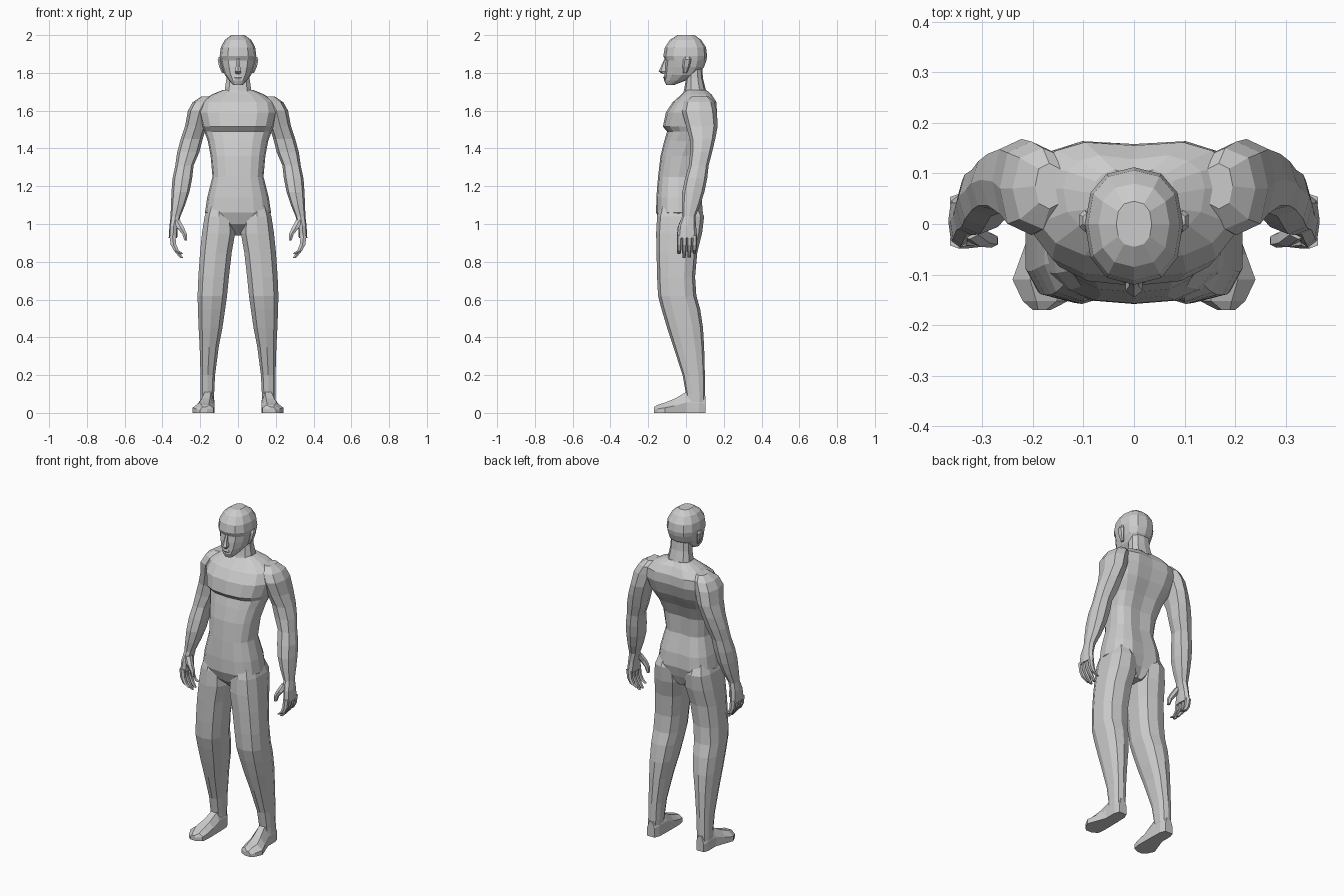
import bpy, bmesh, math

skin = bpy.data.materials.new("light grey")
skin.diffuse_color = (0.6, 0.6, 0.6, 1)


def ring(z, x0, x1, yf, yb, ym=None, n=10, p=0.8, groove=0.0):
    """Rounded horizontal section; ym is the depth of the widest point."""
    ym = (yf + yb) / 2 if ym is None else ym
    cx, w, pts = (x0 + x1) / 2, (x1 - x0) / 2, []
    for i in range(n):
        a = 2 * math.pi * i / n - math.pi / 2
        c, s = math.cos(a), math.sin(a)
        x = cx + w * math.copysign(abs(c) ** p, c) if abs(c) > 1e-6 else cx
        y = ym + (yb - ym if s > 0 else ym - yf) * math.copysign(abs(s) ** p, s)
        if s > 0.99:
            y -= groove
        pts.append((x, y, z))
    return pts


def loft(name, rings, mirror=False):
    """Skin a list of equal-length rings into a closed flat-shaded part."""
    bm = bmesh.new()
    vs = [[bm.verts.new(q) for q in r] for r in rings]
    n = len(vs[0])
    for a, b in zip(vs, vs[1:]):
        for i in range(n):
            j = (i + 1) % n
            bm.faces.new((a[i], a[j], b[j], b[i]))
    bm.faces.new(vs[0][::-1])
    bm.faces.new(vs[-1])
    bmesh.ops.recalc_face_normals(bm, faces=bm.faces)
    me = bpy.data.meshes.new(name)
    bm.to_mesh(me)
    bm.free()
    me.materials.append(skin)
    ob = bpy.data.objects.new(name, me)
    bpy.context.collection.objects.link(ob)
    if mirror:
        ob.modifiers.new("mirror", 'MIRROR')
    return ob


def body(name, rows, n=12, p=0.8, groove=0.0):
    """Symmetric part; rows are z, half width, front, widest depth, back."""
    return loft(name, [ring(z, -w, w, f, b, m, n, p, groove) for z, w, f, m, b in rows])


def limb(name, rows, n=8, p=0.8):
    """Mirrored part; rows are z, inner x, outer x, front, back."""
    return loft(name, [ring(*r, n=n, p=p) for r in rows], True)


# Torso with hips, waist, chest shelf and sloping shoulders
body("torso", [
    (0.94, 0.03, -0.07, -0.01, 0.05), (1.00, 0.12, -0.135, -0.03, 0.08),
    (1.06, 0.175, -0.158, -0.04, 0.097), (1.14, 0.163, -0.157, -0.04, 0.09),
    (1.25, 0.135, -0.148, -0.04, 0.06), (1.36, 0.145, -0.135, -0.02, 0.065),
    (1.44, 0.16, -0.115, 0.01, 0.10), (1.49, 0.178, -0.10, 0.04, 0.13),
    (1.515, 0.19, -0.122, 0.04, 0.145), (1.59, 0.21, -0.107, 0.06, 0.17),
    (1.645, 0.20, -0.07, 0.07, 0.167), (1.685, 0.14, -0.025, 0.07, 0.14),
    (1.71, 0.08, 0.0, 0.06, 0.11)], n=16, p=0.75, groove=0.012)

# Neck
body("neck", [
    (1.64, 0.095, -0.03, 0.05, 0.13), (1.71, 0.073, -0.01, 0.05, 0.105),
    (1.77, 0.064, 0.0, 0.045, 0.09), (1.84, 0.06, 0.0, 0.04, 0.085)], n=10)

# Head from chin to crown
body("head", [
    (1.735, 0.024, -0.105, -0.085, -0.065), (1.76, 0.048, -0.116, -0.05, 0.0),
    (1.79, 0.07, -0.114, -0.02, 0.06), (1.83, 0.085, -0.113, 0.0, 0.095),
    (1.865, 0.093, -0.108, 0.0, 0.108), (1.89, 0.097, -0.12, 0.0, 0.112),
    (1.935, 0.091, -0.112, 0.0, 0.106), (1.975, 0.07, -0.085, 0.0, 0.08),
    (2.0, 0.035, -0.045, 0.0, 0.045)], n=12, p=0.85)

# Nose and lips
body("nose", [(1.795, 0.012, -0.125, -0.115, -0.09), (1.808, 0.019, -0.145, -0.115, -0.09),
              (1.84, 0.011, -0.13, -0.115, -0.09), (1.875, 0.008, -0.113, -0.105, -0.09)], n=6)
body("lips", [(1.765, 0.012, -0.115, -0.11, -0.09), (1.775, 0.026, -0.121, -0.108, -0.09),
              (1.786, 0.012, -0.116, -0.11, -0.09)], n=6)

# Ears
limb("ears", [(1.80, 0.072, 0.086, -0.015, 0.005), (1.835, 0.08, 0.102, -0.018, 0.02),
              (1.87, 0.085, 0.109, -0.015, 0.028), (1.885, 0.085, 0.102, -0.005, 0.02)], n=6)

# Arms from shoulder cap to palm
limb("arms", [
    (1.675, 0.14, 0.195, 0.03, 0.12), (1.645, 0.12, 0.24, -0.01, 0.15),
    (1.60, 0.14, 0.265, -0.022, 0.163), (1.52, 0.165, 0.28, 0.0, 0.168),
    (1.45, 0.187, 0.303, 0.02, 0.155), (1.38, 0.205, 0.322, 0.022, 0.138),
    (1.31, 0.235, 0.332, 0.015, 0.12), (1.24, 0.243, 0.347, -0.005, 0.112),
    (1.17, 0.257, 0.352, -0.02, 0.098), (1.10, 0.28, 0.355, -0.022, 0.075),
    (1.04, 0.305, 0.357, -0.02, 0.05), (0.99, 0.318, 0.363, -0.04, 0.053),
    (0.925, 0.322, 0.367, -0.048, 0.06)])

# Four curled fingers and a thumb
for i, tip in enumerate((0.84, 0.82, 0.822, 0.845)):
    y = -0.048 + 0.027 * i
    limb("finger_%d" % (i + 1), [
        (0.94, 0.33, 0.365, y, y + 0.026), (0.89, 0.325, 0.358, y, y + 0.025),
        (0.86, 0.312, 0.342, y, y + 0.023), (tip, 0.29, 0.308, y + 0.003, y + 0.019)], n=6)
limb("thumb", [(1.02, 0.305, 0.345, -0.03, 0.01), (0.98, 0.283, 0.325, -0.045, -0.01),
               (0.945, 0.268, 0.296, -0.047, -0.018), (0.912, 0.268, 0.284, -0.044, -0.024)], n=6)

# Legs from hip to ankle
limb("legs", [
    (1.12, 0.05, 0.15, -0.13, 0.06), (1.04, 0.02, 0.18, -0.153, 0.096),
    (0.95, 0.012, 0.194, -0.158, 0.085), (0.85, 0.03, 0.204, -0.156, 0.06),
    (0.72, 0.045, 0.213, -0.153, 0.048), (0.62, 0.055, 0.217, -0.148, 0.055),
    (0.55, 0.065, 0.215, -0.13, 0.075), (0.45, 0.08, 0.211, -0.10, 0.09),
    (0.35, 0.1, 0.205, -0.067, 0.096), (0.20, 0.12, 0.2, -0.018, 0.10),
    (0.10, 0.125, 0.2, 0.0, 0.10), (0.03, 0.13, 0.2, 0.0, 0.10)], n=10, p=0.75)

# Feet as sections running from heel to toe: y, inner x, outer x, height
foot = []
for y, a, b, h in [(0.102, 0.14, 0.19, 0.09), (0.07, 0.127, 0.2, 0.11), (0.0, 0.125, 0.2, 0.11),
                   (-0.06, 0.124, 0.222, 0.075), (-0.11, 0.124, 0.24, 0.055),
                   (-0.152, 0.13, 0.22, 0.042), (-0.17, 0.165, 0.2, 0.03)]:
    w = b - a
    foot.append([(a, y, 0), (b, y, 0), (b, y, h * 0.5), (b - w * 0.3, y, h),
                 (a + w * 0.25, y, h), (a, y, h * 0.6)])
loft("feet", foot, True)
